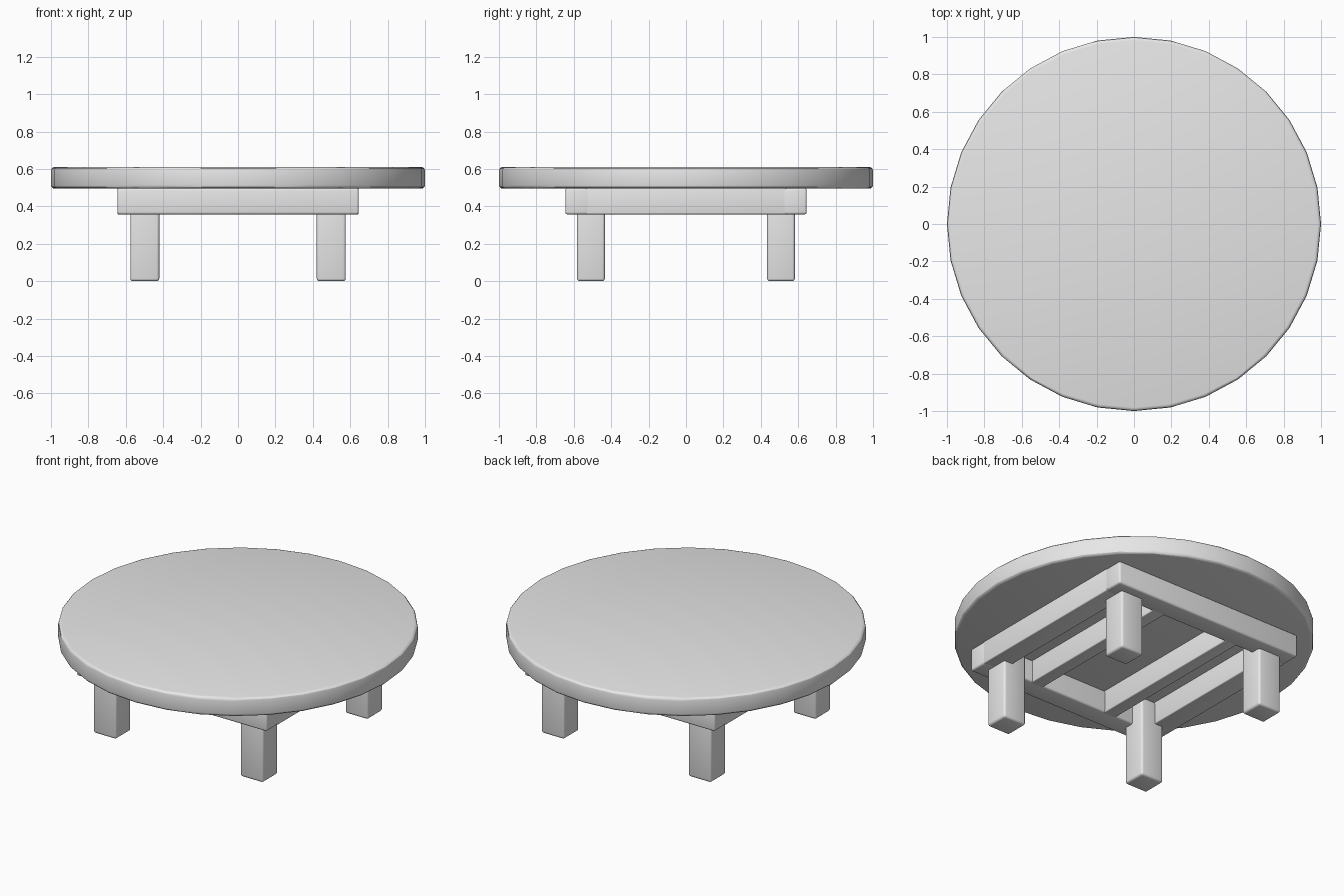
import bpy

if "Cube" in bpy.data.objects:
    bpy.data.objects.remove(bpy.data.objects["Cube"])

grey = bpy.data.materials.new("light_grey")
grey.diffuse_color = (0.8, 0.8, 0.8, 1)
grey.use_nodes = True
grey.node_tree.nodes["Principled BSDF"].inputs["Base Color"].default_value = grey.diffuse_color


def finish(ob, name, bevel):
    """Name, colour, round the edges and shade smooth."""
    ob.name = name
    ob.data.materials.append(grey)
    mod = ob.modifiers.new("rounded_edges", "BEVEL")
    mod.width = bevel
    mod.segments = 3
    mod.limit_method = "ANGLE"
    bpy.ops.object.modifier_apply(modifier=mod.name)
    bpy.ops.object.shade_smooth_by_angle()


def box(name, x, y, z, bevel=0.012):
    """Box spanning the given (low, high) ranges."""
    spans = (x, y, z)
    bpy.ops.mesh.primitive_cube_add(size=1, location=[(a + b) / 2 for a, b in spans])
    ob = bpy.context.object
    ob.scale = [b - a for a, b in spans]
    bpy.ops.object.transform_apply(location=False, rotation=False, scale=True)
    finish(ob, name, bevel)


def span(side, low, high):
    return tuple(sorted((side * low, side * high)))


# Round top
bpy.ops.mesh.primitive_cylinder_add(vertices=32, radius=1, depth=0.115,
                                    location=(0, 0, 0.5525))
finish(bpy.context.object, "table_top", 0.018)

OUTER, INNER = 0.645, 0.515
FRAME_Z = (0.357, 0.497)

for s in (-1, 1):
    # Frame rails under the top
    box("long_rail", (-OUTER, OUTER), span(s, INNER, OUTER), FRAME_Z)
    box("side_rail", span(s, INNER, OUTER), (-INNER - 0.02, INNER + 0.02), FRAME_Z, 0.006)
    # Inner slats running front to back
    box("slat", span(s, 0.22, 0.304), (-INNER - 0.02, INNER + 0.02), FRAME_Z, 0.006)
    # Legs
    for t in (-1, 1):
        box("leg", span(s, 0.421, 0.576), span(t, 0.434, 0.582), (0, 0.497), 0.014)
